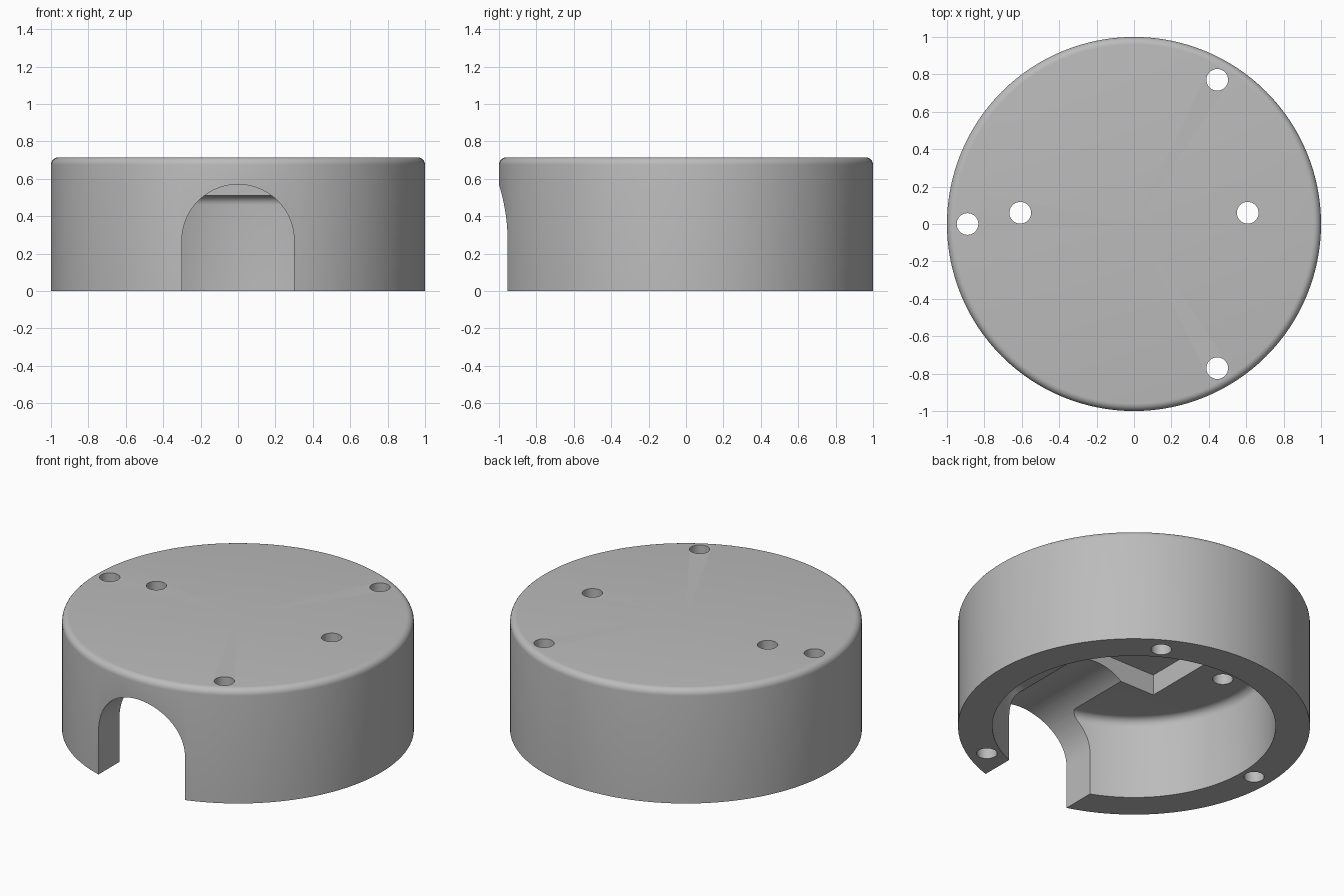
import bpy, bmesh, math
from mathutils import Matrix

if "Cube" in bpy.data.objects:
    bpy.data.objects.remove(bpy.data.objects["Cube"])

HEIGHT, CEILING, INNER = 0.715, 0.51, 0.805
POCKET_TOP, SEGMENTS = 0.64, 128

grey = bpy.data.materials.new("plain grey")
grey.use_nodes = True
colour = (0.5, 0.5, 0.5, 1)
grey.diffuse_color = colour
grey.node_tree.nodes["Principled BSDF"].inputs["Base Color"].default_value = colour


def make_object(name, bm):
    bmesh.ops.recalc_face_normals(bm, faces=bm.faces)
    mesh = bpy.data.meshes.new(name)
    bm.to_mesh(mesh)
    bm.free()
    mesh.materials.append(grey)
    obj = bpy.data.objects.new(name, mesh)
    bpy.context.collection.objects.link(obj)
    return obj


def rounded_corner(r, z, radius, steps=6):
    """Quarter arc from a vertical wall of radius r to a flat face at height z."""
    angles = [math.pi / 2 * i / steps for i in range(steps + 1)]
    return [(r - radius + radius * math.cos(a), z - radius + radius * math.sin(a))
            for a in angles]


# Hollow round housing, turned from one closed section
outer = [(1, 0)] + rounded_corner(1, HEIGHT, 0.04) + [(0, HEIGHT)]
inner = [(INNER, 0)] + rounded_corner(INNER, CEILING, 0.05) + [(0, CEILING)]
section = outer + inner[::-1]
bm = bmesh.new()
verts = [bm.verts.new((r, 0, z)) for r, z in section]
edges = [bm.edges.new((a, b)) for a, b in zip(verts, verts[1:] + verts[:1])
         if not (a.co.x == 0 and b.co.x == 0)]
bmesh.ops.spin(bm, geom=verts + edges, axis=(0, 0, 1), cent=(0, 0, 0),
               steps=SEGMENTS, angle=math.tau, use_duplicate=False)
bmesh.ops.remove_doubles(bm, verts=bm.verts, dist=0.0005)
housing = make_object("round_housing", bm)


def cut(name, bm):
    cutter = make_object(name, bm)
    mod = housing.modifiers.new(name, "BOOLEAN")
    mod.operation = "DIFFERENCE"
    mod.solver = "EXACT"
    mod.object = cutter
    bpy.context.view_layer.objects.active = housing
    bpy.ops.object.modifier_apply(modifier=name)
    bpy.data.objects.remove(cutter)


# Rectangular pocket in the ceiling
bm = bmesh.new()
bmesh.ops.create_cube(bm, size=1, matrix=Matrix.Translation((0, 0.06, POCKET_TOP - 0.15))
                      @ Matrix.Diagonal((0.84, 0.78, 0.3, 1)))
cut("pocket_cutter", bm)

# Arched opening at the front
bm = bmesh.new()
radius, spring = 0.3, 0.27
arch = [(radius * math.cos(math.pi * i / 40), spring + radius * math.sin(math.pi * i / 40))
        for i in range(41)]
arch = [(radius, -0.1)] + arch + [(-radius, -0.1)]
face = bm.faces.new([bm.verts.new((x, -1.2, z)) for x, z in arch])
extruded = bmesh.ops.extrude_face_region(bm, geom=[face])["geom"]
bmesh.ops.translate(bm, vec=(0, 1.2, 0),
                    verts=[v for v in extruded if isinstance(v, bmesh.types.BMVert)])
cut("arch_cutter", bm)

# Three rim holes and two plate holes
rim_holes = [(0.89 * math.cos(a), 0.89 * math.sin(a))
             for a in (math.pi / 3, math.pi, -math.pi / 3)]
plate_holes = [(side * 0.608, 0.06) for side in (-1, 1)]
for i, (x, y) in enumerate(rim_holes + plate_holes):
    bm = bmesh.new()
    bmesh.ops.create_cone(bm, cap_ends=True, segments=32, radius1=0.058, radius2=0.058,
                          depth=2, matrix=Matrix.Translation((x, y, 0.4)))
    cut(f"hole_cutter_{i}", bm)

# Smooth curved walls, keep crisp edges
bpy.ops.object.select_all(action="DESELECT")
housing.select_set(True)
bpy.context.view_layer.objects.active = housing
bpy.ops.object.shade_smooth_by_angle(angle=math.radians(30))
